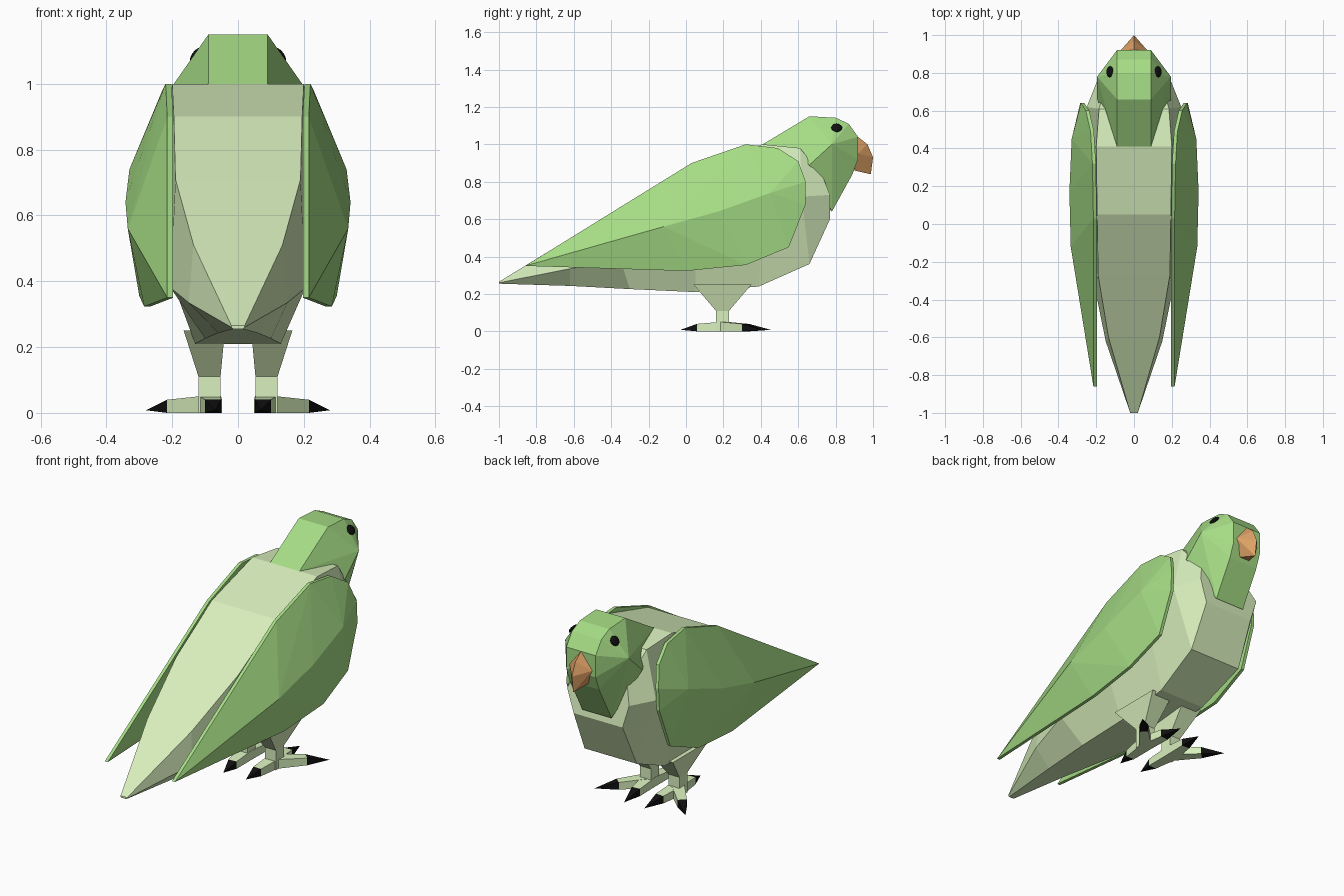
import bpy, bmesh, math
from mathutils import Vector

if "Cube" in bpy.data.objects:
    bpy.data.objects.remove(bpy.data.objects["Cube"])


def material(name, rgb):
    m = bpy.data.materials.new(name)
    m.diffuse_color = (*rgb, 1)
    m.use_nodes = True
    m.node_tree.nodes["Principled BSDF"].inputs["Base Color"].default_value = m.diffuse_color
    return m


PALE = material("pale_green", (0.69, 0.87, 0.51))
GREEN = material("green", (0.38, 0.72, 0.235))
ORANGE = material("orange", (0.72, 0.35, 0.13))
BLACK = material("black", (0.005, 0.005, 0.005))


def finish(name, bm, mat):
    bmesh.ops.recalc_face_normals(bm, faces=bm.faces)
    me = bpy.data.meshes.new(name)
    bm.to_mesh(me)
    bm.free()
    me.materials.append(mat)
    ob = bpy.data.objects.new(name, me)
    bpy.context.collection.objects.link(ob)
    return ob


def hull(name, pts, mat):
    bm = bmesh.new()
    for p in pts:
        bm.verts.new(p)
    r = bmesh.ops.convex_hull(bm, input=bm.verts)
    loose = {g for g in r["geom_interior"] + r["geom_unused"]
             if isinstance(g, bmesh.types.BMVert)}
    bmesh.ops.delete(bm, geom=list(loose), context='VERTS')
    bmesh.ops.dissolve_limit(bm, angle_limit=math.radians(2),
                             verts=bm.verts, edges=bm.edges)
    return finish(name, bm, mat)


def both(pts):
    return [(s * x, y, z) for x, y, z in pts for s in (1, -1)]


# Body and tail: six-sided rings, each given as top, middle, bottom (half width, y, z)
rings = [
    [(.02, -1, .265), (.02, -1, .26), (.015, -1, .255)],
    [(.135, -.6, .51), (.15, -.62, .335), (.06, -.62, .243)],
    [(.19, -.27, .71), (.205, -.35, .38), (.10, -.3, .226)],
    [(.195, .05, .90), (.23, .05, .48), (.13, .05, .21)],
    [(.20, .41, 1.0), (.25, .41, .60), (.14, .39, .24)],
    [(.185, .61, .98), (.25, .62, .72), (.16, .66, .36)],
    [(.15, .73, .83), (.19, .77, .73), (.15, .77, .60)],
]
bm = bmesh.new()
loops = []
for ring in rings:
    right = [bm.verts.new(p) for p in ring]
    left = [bm.verts.new((-x, y, z)) for x, y, z in reversed(ring)]
    loops.append(right + left)
for a, b in zip(loops, loops[1:]):
    for i in range(6):
        j = (i + 1) % 6
        bm.faces.new((a[i], a[j], b[j], b[i]))
bm.faces.new(loops[0])
bm.faces.new(loops[-1])
finish("body", bm, PALE)

# Head: flat central strip running from nape to throat, with wide cheeks
strip = [(.41, 1.0), (.66, 1.15), (.80, 1.142), (.87, 1.11), (.92, 1.04),
         (.92, .92), (.89, .84), (.78, .64)]
hull("head", both([(.09, y, z) for y, z in strip]
                  + [(.195, .66, .89), (.195, .78, 1.0)]), GREEN)

# Hooked beak
hull("beak", [(0, .92, 1.04), (0, .97, 1.0), (0, 1.0, .93), (0, .988, .84)]
     + both([(.07, .92, .95), (.03, .90, .86)]), ORANGE)

# Wing outline and bulging crease on the outside (x, y, z)
outline = [(.215, -.86, .35), (.215, .03, .90), (.22, .32, 1.0), (.23, .49, .98),
           (.255, .60, .91), (.28, .64, .80), (.285, .64, .68), (.29, .55, .45),
           (.30, .32, .355), (.285, 0, .323)]
crease = [(.335, -.12, .56), (.342, .17, .64), (.33, .45, .74)]
wing = outline + [(x - .018, y, z) for x, y, z in outline] + crease


def toe(name, hip, angle, knuckle, tip):
    """Tapered toe with a pointed claw, heading along angle in the ground plane."""
    d = Vector((math.sin(angle), math.cos(angle), 0))
    n = Vector((d.y, -d.x, 0))

    def section(dist, w, h):
        return [hip + d * dist + n * s * w + Vector((0, 0, z)) for s in (1, -1) for z in (0, h)]

    end = section(knuckle, .024, .04)
    hull(name, section(-.01, .034, .052) + end, PALE)
    hull(name + "_claw", end + [hip + d * tip + Vector((0, 0, .008))], BLACK)


for side, s in (("right", 1), ("left", -1)):
    hull(side + "_wing", [(s * x, y, z) for x, y, z in wing], GREEN)

    # Eye: flattened sphere lying on the sloping brow
    bm = bmesh.new()
    bmesh.ops.create_uvsphere(bm, u_segments=12, v_segments=8, radius=1)
    eye = finish(side + "_eye", bm, BLACK)
    eye.scale = (.027, .031, .012)
    eye.location = (s * .127, .805, 1.088)
    eye.rotation_euler = (0, s * math.radians(52), 0)

    # Thigh and shank
    def box(x0, x1, y0, y1, z):
        return [(s * x, y, z) for x in (x0, x1) for y in (y0, y1)]
    ankle = box(.053, .12, .16, .23, .11)
    hull(side + "_thigh", box(.04, .165, .04, .35, .25) + ankle, PALE)
    hull(side + "_shank", ankle + box(.053, .12, .16, .23, 0), PALE)

    # Three toes: back, forward and outward
    foot = Vector((s * .085, .195, 0))
    toe(side + "_back_toe", foot, s * math.radians(184), .135, .225)
    toe(side + "_front_toe", foot, s * math.radians(-5), .14, .26)
    toe(side + "_outer_toe", foot, s * math.radians(43), .165, .285)
